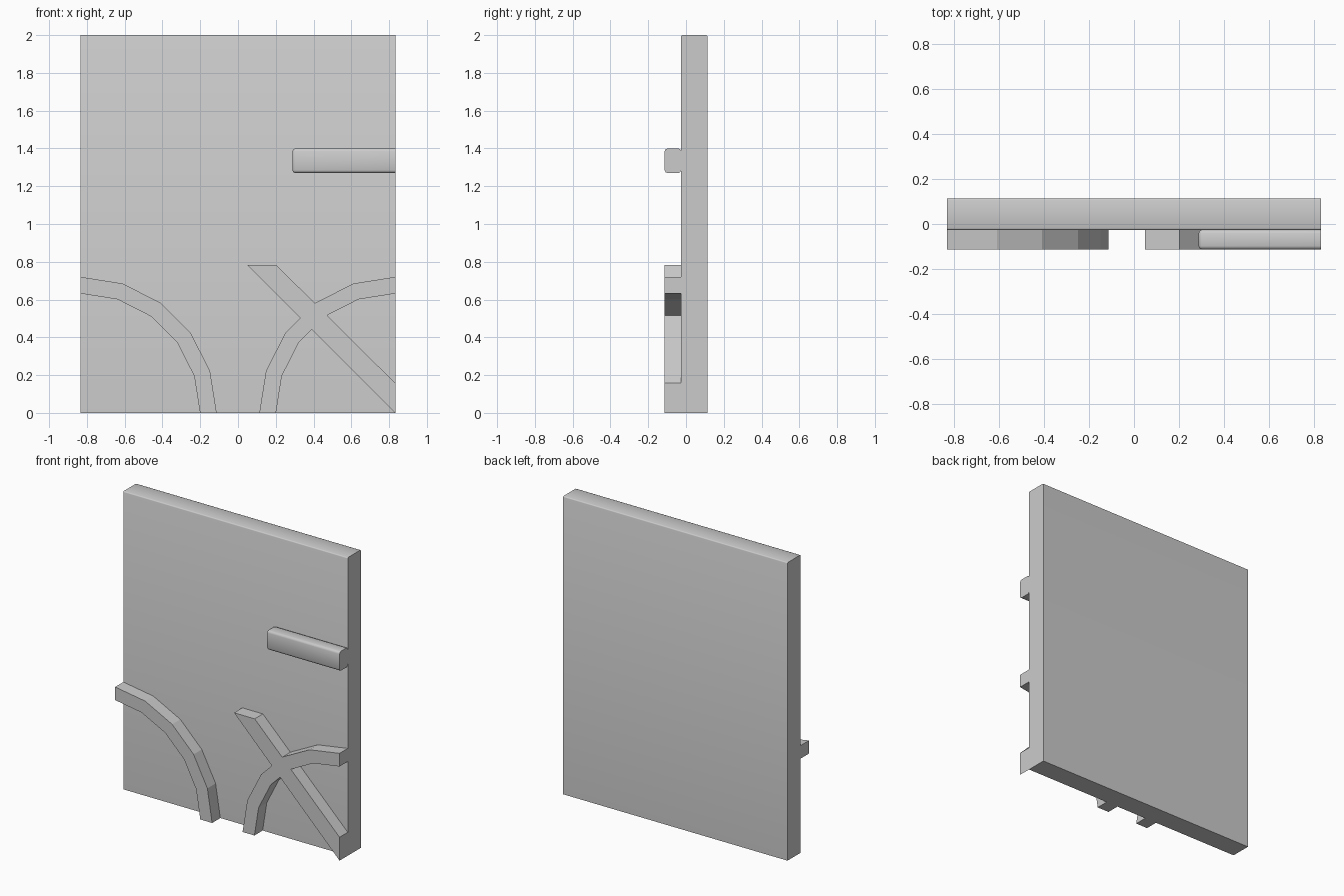
import bpy, bmesh, math

if "Cube" in bpy.data.objects:
    bpy.data.objects.remove(bpy.data.objects["Cube"])

W = 0.833            # half width of the wall
FRONT, SEAM, BACK = -0.113, -0.026, 0.113


def prism(name, outline, y0, y1):
    """Extrude an x-z outline along y."""
    bm = bmesh.new()
    face = bm.faces.new([bm.verts.new((x, y0, z)) for x, z in outline])
    ext = bmesh.ops.extrude_face_region(bm, geom=[face])
    moved = [g for g in ext["geom"] if isinstance(g, bmesh.types.BMVert)]
    bmesh.ops.translate(bm, verts=moved, vec=(0, y1 - y0, 0))
    bmesh.ops.recalc_face_normals(bm, faces=bm.faces)
    mesh = bpy.data.meshes.new(name)
    bm.to_mesh(mesh)
    bm.free()
    obj = bpy.data.objects.new(name, mesh)
    bpy.context.collection.objects.link(obj)
    return obj


def rect(x0, x1, z0, z1):
    return [(x0, z0), (x1, z0), (x1, z1), (x0, z1)]


def bevel_edges(obj, test, width, segments):
    """Round the edges whose two end points pass the test."""
    bm = bmesh.new()
    bm.from_mesh(obj.data)
    edges = [e for e in bm.edges if test(e.verts[0].co, e.verts[1].co)]
    bmesh.ops.bevel(bm, geom=edges, offset=width, segments=segments,
                    profile=0.5, affect='EDGES')
    bm.to_mesh(obj.data)
    bm.free()


def brace_outline(side):
    """Quarter ring of five straight segments, centred on a bottom corner."""
    def arc(r):
        return [(side * (W - r * math.sin(math.radians(18 * i))),
                 r * math.cos(math.radians(18 * i))) for i in range(6)]
    return arc(0.72) + arc(0.632)[::-1]


# Plaster wall panel with softened top edges
wall = prism("wall_panel", rect(-W, W, 0, 2), SEAM, BACK)
bevel_edges(wall, lambda a, b: min(a.z, b.z) > 1.9 and abs(a.x - b.x) > 1, 0.007, 2)

# Horizontal beam: rounded everywhere except the cut right end
beam = prism("beam_stub", rect(0.288, W, 1.27, 1.40), FRONT, SEAM)
bevel_edges(beam, lambda a, b: min(a.x, b.x) < W - 0.01, 0.015, 2)

# Curved braces in the lower corners
prism("curved_brace_left", brace_outline(-1), FRONT, SEAM)
brace = prism("curved_brace_right", brace_outline(1), FRONT, SEAM)

# Diagonal brace fused with the right curved brace
diagonal = prism("diagonal_brace", [(0.05, 0.783), (W, 0), (W, 0.157), (0.203, 0.783)],
                 FRONT, SEAM)
union = brace.modifiers.new("fuse", 'BOOLEAN')
union.operation = 'UNION'
union.solver = 'EXACT'
union.object = diagonal
bpy.context.view_layer.objects.active = brace
bpy.ops.object.modifier_apply(modifier=union.name)
bpy.data.objects.remove(diagonal)
brace.name = "crossed_braces_right"

# Smooth only the small roundings
for obj in (wall, beam):
    bpy.ops.object.select_all(action='DESELECT')
    obj.select_set(True)
    bpy.context.view_layer.objects.active = obj
    bpy.ops.object.shade_smooth_by_angle(angle=math.radians(50))
